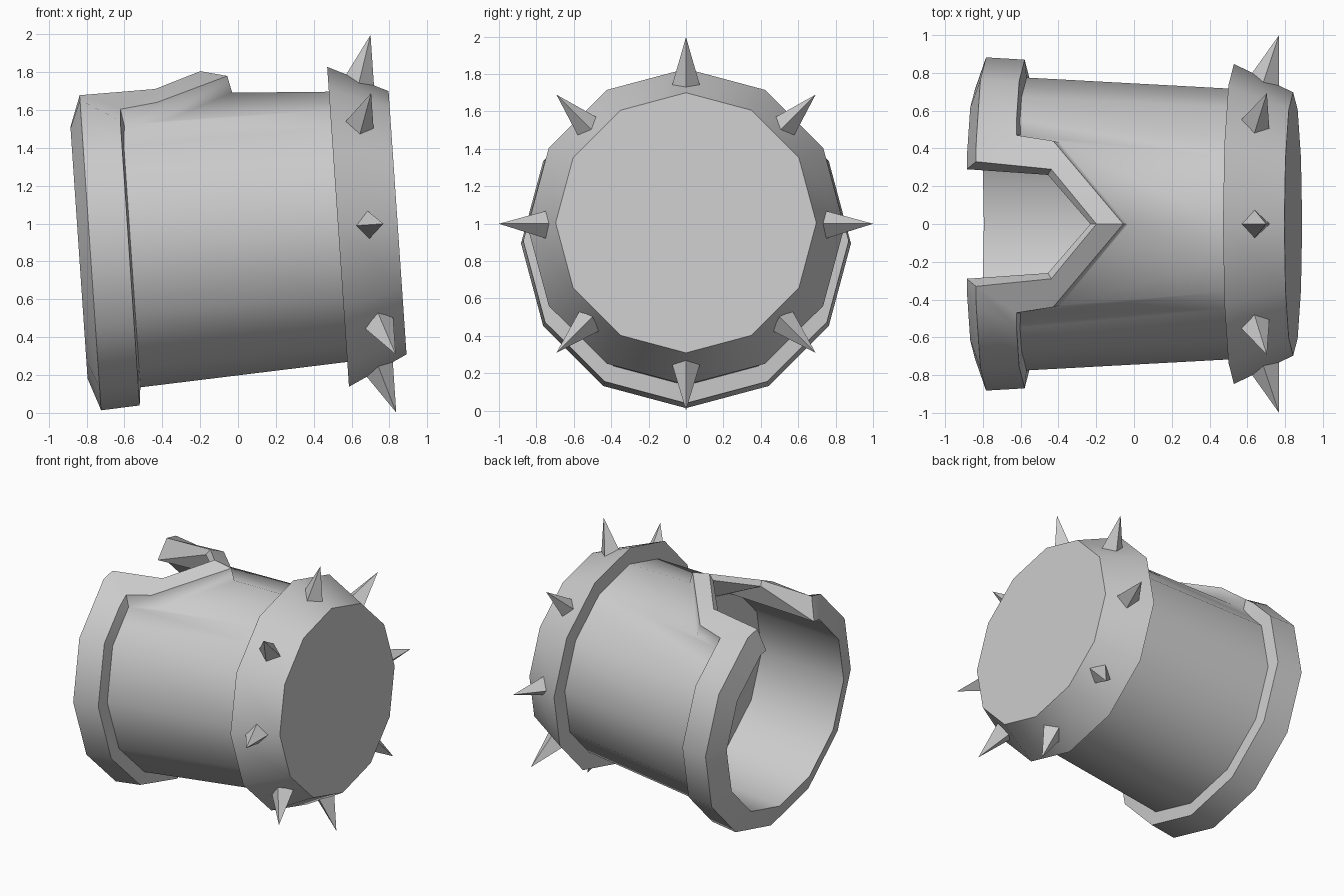
import bpy, bmesh
from math import sin, cos, radians
from mathutils import Matrix, Vector

cube = bpy.data.objects.get("Cube")
if cube:
    bpy.data.objects.remove(cube, do_unlink=True)

GREY = (0.6, 0.6, 0.6, 1)
grey = bpy.data.materials.new("plain_grey")
grey.use_nodes = True
grey.diffuse_color = GREY
grey.node_tree.nodes["Principled BSDF"].inputs["Base Color"].default_value = GREY

# The cuff lies along x, slightly tilted upward toward its closed end
TILT = Matrix.Translation((0, 0, 0.947)) @ Matrix.Rotation(radians(-3.9), 4, 'Y')


def finish(bm, name):
    mesh = bpy.data.meshes.new(name)
    bm.to_mesh(mesh)
    bm.free()
    obj = bpy.data.objects.new(name, mesh)
    bpy.context.collection.objects.link(obj)
    obj.matrix_world = TILT
    mesh.materials.append(grey)
    bpy.ops.object.select_all(action='DESELECT')
    obj.select_set(True)
    bpy.context.view_layer.objects.active = obj
    bpy.ops.object.shade_smooth_by_angle(angle=radians(40))
    return obj


def loft(name, rows, cap_start=False, cap_end=False):
    """Skin closed rings of points, optionally closing either end."""
    bm = bmesh.new()
    rings = [[bm.verts.new(p) for p in row] for row in rows]
    n = len(rings[0])
    for a, b in zip(rings, rings[1:]):
        for j in range(n):
            k = (j + 1) % n
            bm.faces.new((a[j], a[k], b[k], b[j]))
    if cap_start:
        bm.faces.new(rings[0][::-1])
    if cap_end:
        bm.faces.new(rings[-1])
    return finish(bm, name)


def on_angle(a, r, deg):
    return Vector((a, r * sin(radians(deg)), r * cos(radians(deg))))


def on_facet(a, y, r):
    """Point on the upper facets of a twelve-sided tube of radius r."""
    h = r - 0.268 * y if y < r / 2 else 1.366 * r - y
    return Vector((a, y, h))


def full_ring(half):
    """Mirror a bottom-to-top half ring across y = 0."""
    return half + [Vector((p.x, -p.y, p.z)) for p in half[-2:0:-1]]


# Half rings: regular corners from the bottom, then the notch at the top
FLOOR, LIP, OUTER, EDGE, BASE, END = range(6)
FLOOR_A, END_A = -0.16, 0.54
ring_sizes = [(FLOOR_A, 0.69), (-0.845, 0.71), (-0.785, 0.882),
              (-0.58, 0.87), (-0.57, 0.775), (END_A, 0.715)]
halves = [[on_angle(a, r, d) for d in (180, 150, 120, 90, 60)] for a, r in ring_sizes]

# (along, across, radius) of lip, outer, edge and base; then floor and end across
notch = [((-0.845, 0.355, 0.71), (-0.785, 0.44, 0.88), (-0.58, 0.55, 0.868),
          (-0.57, 0.55, 0.775), 0.345, 0.45),
         ((-0.845, 0.29, 0.70), (-0.785, 0.33, 0.875), (-0.575, 0.47, 0.855),
          (-0.56, 0.47, 0.79), 0.25, 0.357),
         ((-0.405, 0.26, 0.83), (-0.385, 0.29, 0.87), (-0.38, 0.44, 0.85),
          (-0.35, 0.43, 0.77), 0.15, 0.2),
         ((-0.175, 0, 0.83), (-0.14, 0, 0.87), (0.0, 0, 0.835),
          (0.02, 0, 0.745), 0, 0)]
for lip, outer, edge, base, floor_y, end_y in notch:
    halves[FLOOR].append(on_facet(FLOOR_A, floor_y, 0.69))
    halves[LIP].append(on_facet(*lip))
    halves[OUTER].append(on_facet(*outer))
    halves[EDGE].append(on_facet(*edge))
    halves[BASE].append(on_facet(*base))
    halves[END].append(on_facet(END_A, end_y, 0.715))
rings = [full_ring(h) for h in halves]

# Raised rim and body in one skin, blended softly below the notch
shell = loft("rim_and_body", [rings[i] for i in (LIP, OUTER, EDGE, BASE, END)])
count = len(rings[BASE])
tip_index = 3 * count + len(halves[BASE]) - 1
for edge in shell.data.edges:
    if all(abs(v - tip_index) <= 2 for v in edge.vertices):
        edge.use_edge_sharp = False

loft("inner_lining", [rings[FLOOR], rings[LIP]], cap_start=True)

# Tapered collar with the closed end
collar = [(0.53, 0.69), (0.53, 0.847), (0.845, 0.697)]
loft("spiked_collar",
     [[on_angle(a, r, 180 - 30 * i) for i in range(12)] for a, r in collar],
     cap_end=True)

# Eight four-sided spikes around the collar
for i in range(8):
    turn = Matrix.Rotation(radians(45 * i), 4, 'X')
    diagonal = i % 2
    k = 0.98 if diagonal else 1
    slide = Vector((-0.025 * cos(radians(45 * i)) * diagonal, 0, 0))
    bm = bmesh.new()
    base = [bm.verts.new(turn @ Vector(p) + slide) for p in
            ((0.62, 0, 0.79 * k), (0.69, -0.075, 0.745 * k),
             (0.77, 0, 0.72 * k), (0.69, 0.075, 0.745 * k))]
    tip = bm.verts.new(turn @ Vector((0.77, 0, 1.0 * k)) + slide)
    bm.faces.new(base[::-1])
    for j in range(4):
        bm.faces.new((base[j], base[(j + 1) % 4], tip))
    bmesh.ops.recalc_face_normals(bm, faces=bm.faces[:])
    finish(bm, f"spike_{i + 1}")
